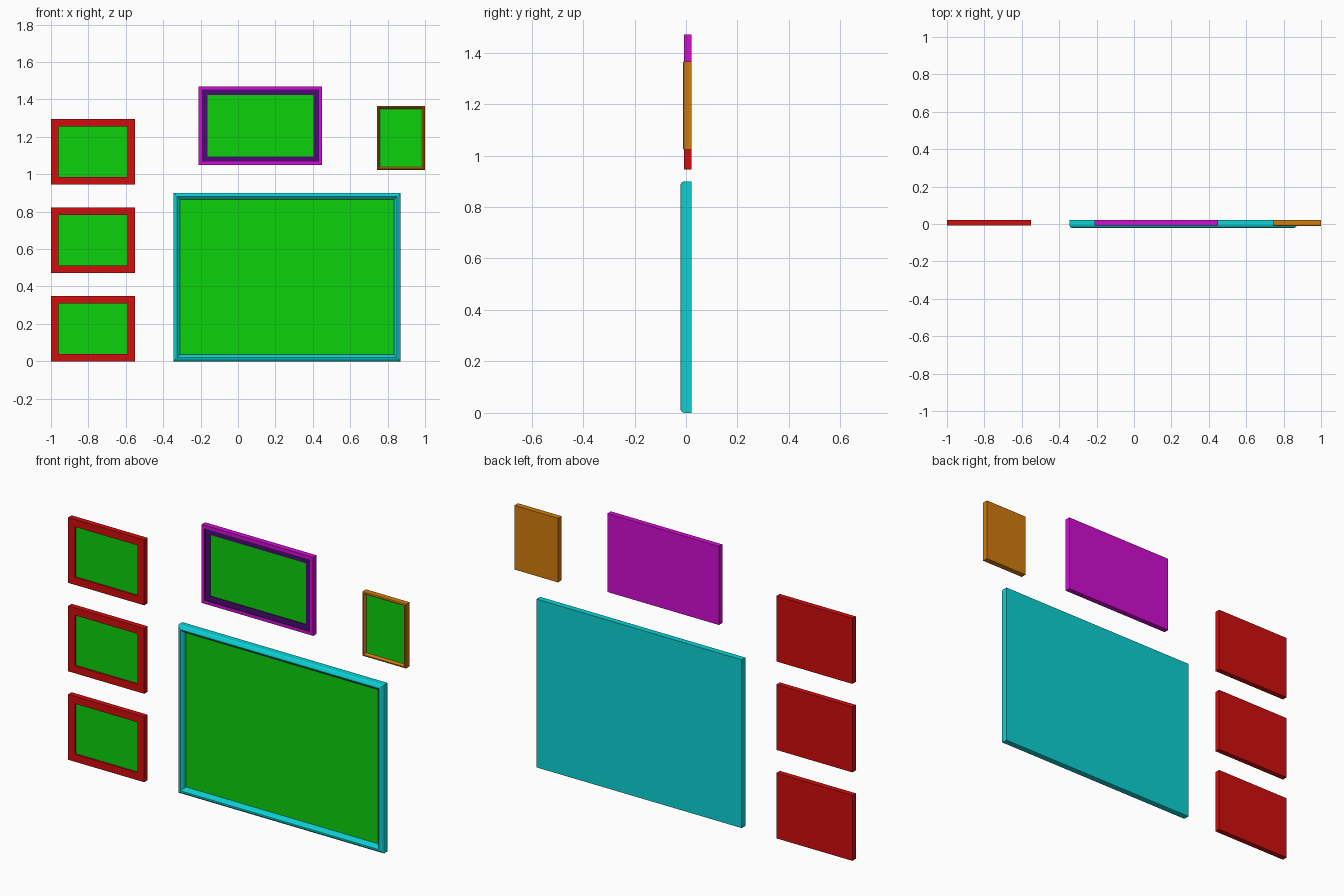
import bpy

cube = bpy.data.objects.get("Cube")
if cube:
    bpy.data.objects.remove(cube, do_unlink=True)


def material(name, r, g, b):
    mat = bpy.data.materials.new(name)
    mat.diffuse_color = (r, g, b, 1)
    mat.use_nodes = True
    mat.node_tree.nodes["Principled BSDF"].inputs["Base Color"].default_value = (r, g, b, 1)
    return mat


GREEN = material("canvas green", 0.004, 0.64, 0.004)
RED = material("frame red", 0.64, 0.004, 0.004)
CYAN = material("frame cyan", 0.004, 0.64, 0.66)
MAGENTA = material("frame magenta", 0.64, 0.004, 0.64)
PURPLE = material("mat purple", 0.07, 0.003, 0.17)
ORANGE = material("frame orange", 0.64, 0.2, 0.004)

BACK = 0.022


def picture(name, x0, x1, z0, z1, profile, colours):
    """Frame swept round a rectangle; profile rows are (inset, y, colour of the band leading to it)."""
    verts, faces, slots = [], [], []
    for inset, y, _ in profile:
        verts += [(x0 + inset, y, z0 + inset), (x1 - inset, y, z0 + inset),
                  (x1 - inset, y, z1 - inset), (x0 + inset, y, z1 - inset)]
    # Back panel
    faces.append((3, 2, 1, 0))
    slots.append(0)
    # Mitred frame bands
    for ring in range(1, len(profile)):
        a, b = 4 * (ring - 1), 4 * ring
        for i in range(4):
            j = (i + 1) % 4
            faces.append((a + i, a + j, b + j, b + i))
            slots.append(profile[ring][2])
    # Canvas
    last = len(verts) - 4
    faces.append(tuple(range(last, last + 4)))
    slots.append(len(colours) - 1)

    mesh = bpy.data.meshes.new(name)
    mesh.from_pydata(verts, [], faces)
    for mat in colours:
        mesh.materials.append(mat)
    for poly, slot in zip(mesh.polygons, slots):
        poly.material_index = slot
    mesh.update()
    obj = bpy.data.objects.new(name, mesh)
    bpy.context.collection.objects.link(obj)


# Three matching flat frames in a column
flat = [(0, BACK, 0), (0, -0.007, 0), (0.04, -0.007, 0), (0.04, 0.002, 0)]
for name, z in (("lower", 0), ("middle", 0.473), ("upper", 0.946)):
    picture(name + "_red_picture", -1, -0.55, z, z + 0.35, flat, [RED, GREEN])

# Large picture with a rounded moulding
moulding = [(0, BACK, 0), (0, -0.009, 0), (0.004, -0.016, 0), (0.014, -BACK, 0),
            (0.02, -BACK, 0), (0.032, -0.012, 0), (0.036, 0.002, 0)]
picture("large_cyan_picture", -0.345, 0.87, 0, 0.9, moulding, [CYAN, GREEN])

# Wide picture with a dark inner mat
stepped = [(0, BACK, 0), (0, -0.007, 0), (0.018, -0.007, 0), (0.018, -0.002, 1),
           (0.046, -0.002, 1), (0.046, 0.003, 1)]
picture("wide_magenta_picture", -0.21, 0.45, 1.05, 1.47, stepped, [MAGENTA, PURPLE, GREEN])

# Small portrait picture with a thin bevelled frame
thin = [(0, BACK, 0), (0, -0.008, 0), (0.004, -0.012, 0), (0.009, -0.012, 0), (0.016, 0.002, 0)]
picture("small_orange_picture", 0.742, 1, 1.023, 1.366, thin, [ORANGE, GREEN])
